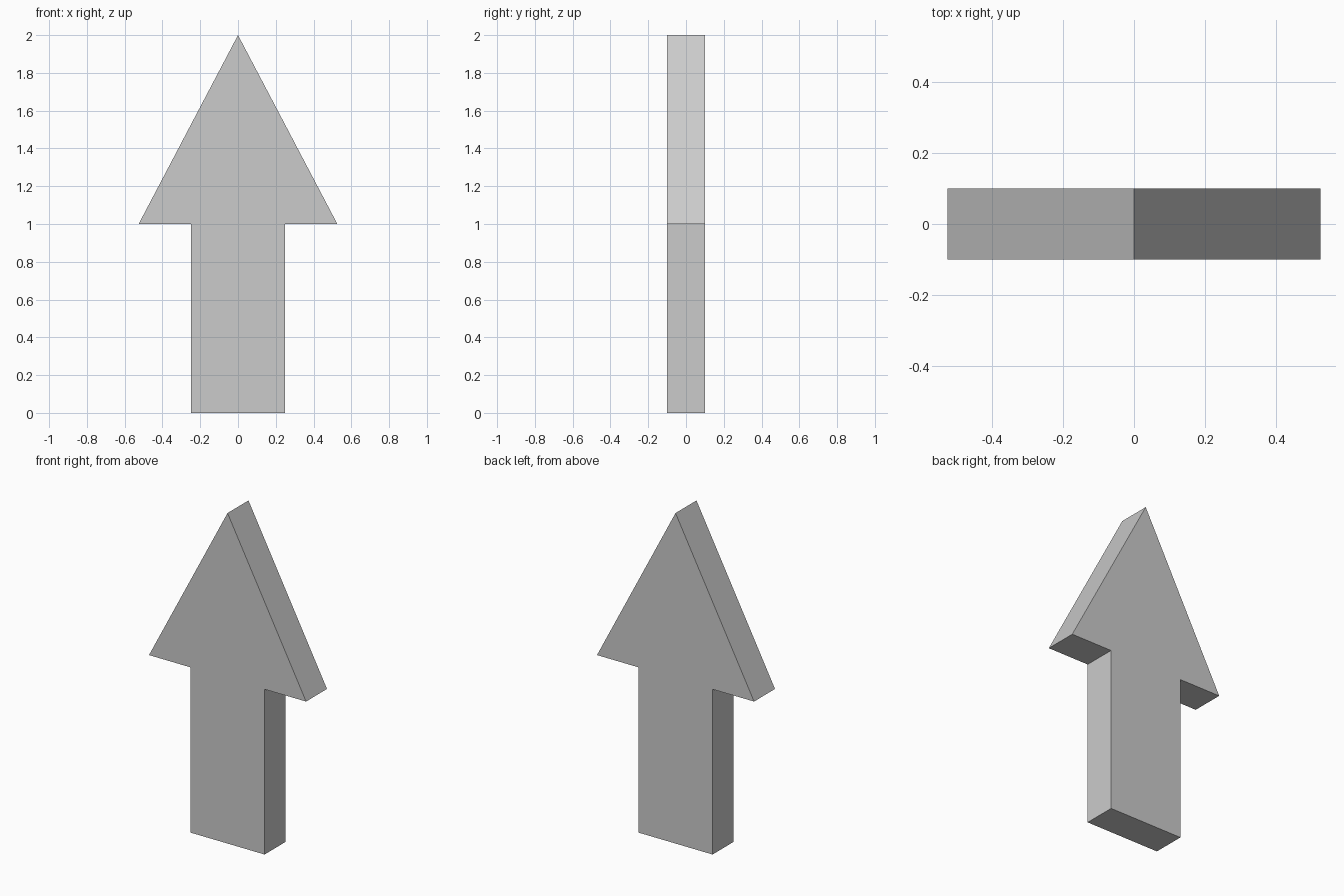
import bpy
import bmesh

if "Cube" in bpy.data.objects:
    bpy.data.objects.remove(bpy.data.objects["Cube"])

THICKNESS = 0.2

# Right half of the arrow outline (x, z), from base to tip
half = [(0.248, 0.0), (0.248, 1.0), (0.526, 1.0)]
outline = half + [(0.0, 2.0)] + [(-x, z) for x, z in reversed(half)]

# Arrow: outline face extruded through its thickness
bm = bmesh.new()
face = bm.faces.new([bm.verts.new((x, -THICKNESS / 2, z)) for x, z in outline])
result = bmesh.ops.extrude_face_region(bm, geom=[face], use_keep_orig=True)
back = [v for v in result["geom"] if isinstance(v, bmesh.types.BMVert)]
bmesh.ops.translate(bm, verts=back, vec=(0, THICKNESS, 0))
bmesh.ops.recalc_face_normals(bm, faces=bm.faces)

mesh = bpy.data.meshes.new("arrow")
bm.to_mesh(mesh)
bm.free()
bpy.context.collection.objects.link(bpy.data.objects.new("arrow", mesh))
